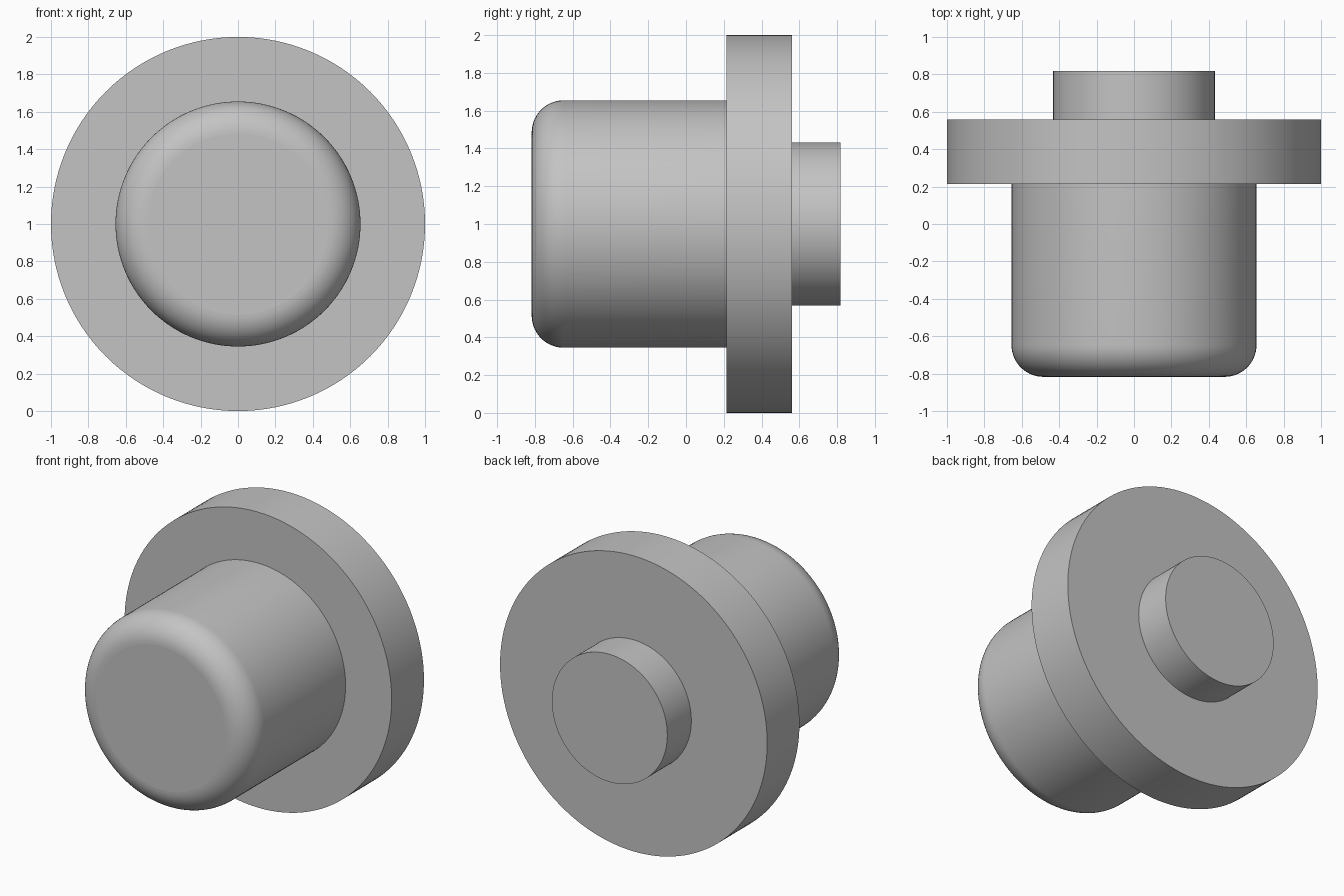
import bpy
import bmesh
from math import pi
from mathutils import Matrix

cube = bpy.data.objects.get("Cube")
if cube:
    bpy.data.objects.remove(cube, do_unlink=True)

# Single plain grey
GREY = (0.55, 0.55, 0.55, 1.0)
grey = bpy.data.materials.new("plain_grey")
grey.use_nodes = True
grey.diffuse_color = GREY
grey.node_tree.nodes["Principled BSDF"].inputs["Base Color"].default_value = GREY

AXIS_HEIGHT = 1.0


def disc(name, radius, y_front, y_back, front_round=0.0):
    """Cylinder lying along y, with an optional rounded front rim."""
    bm = bmesh.new()
    bmesh.ops.create_cone(bm, cap_ends=True, segments=128, radius1=radius,
                          radius2=radius, depth=y_back - y_front)
    bmesh.ops.rotate(bm, verts=bm.verts, matrix=Matrix.Rotation(pi / 2, 3, "X"))
    bmesh.ops.translate(bm, verts=bm.verts,
                        vec=(0, (y_front + y_back) / 2, AXIS_HEIGHT))
    if front_round:
        rim = [e for e in bm.edges
               if all(abs(v.co.y - y_front) < 1e-4 for v in e.verts)]
        bmesh.ops.bevel(bm, geom=rim, offset=front_round, offset_type="OFFSET",
                        segments=14, profile=0.5, affect="EDGES")
    bmesh.ops.recalc_face_normals(bm, faces=bm.faces)
    # Caps stay flat, walls and rounding are smooth
    for face in bm.faces:
        face.smooth = abs(face.normal.y) < 0.9999
    mesh = bpy.data.meshes.new(name)
    bm.to_mesh(mesh)
    bm.free()
    mesh.materials.append(grey)
    obj = bpy.data.objects.new(name, mesh)
    bpy.context.collection.objects.link(obj)
    return obj


# Wide flange, with the barrel and peg seated a little way into it
disc("flange", 1.0, 0.215, 0.56)
disc("front_barrel", 0.655, -0.817, 0.3, front_round=0.17)
disc("back_peg", 0.432, 0.45, 0.817)
